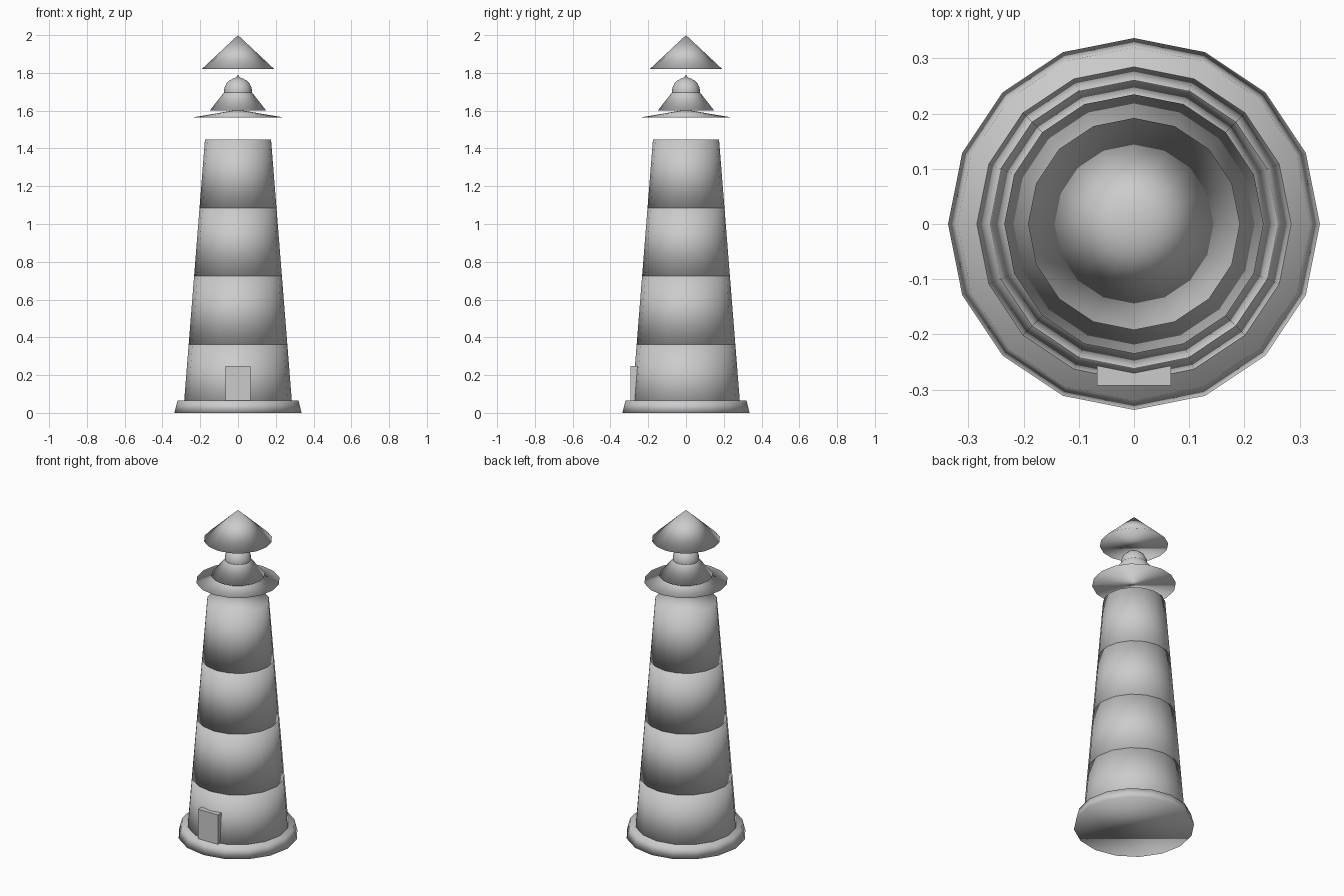
import bpy, bmesh
from mathutils import Matrix, Vector

if "Cube" in bpy.data.objects:
    bpy.data.objects.remove(bpy.data.objects["Cube"])

SIDES = 16


def add_object(name, bm, smooth=True):
    bmesh.ops.recalc_face_normals(bm, faces=bm.faces)
    mesh = bpy.data.meshes.new(name)
    bm.to_mesh(mesh)
    bm.free()
    for poly in mesh.polygons:
        poly.use_smooth = smooth
    obj = bpy.data.objects.new(name, mesh)
    bpy.context.collection.objects.link(obj)
    return obj


def frustum(name, z0, z1, r0, r1):
    """Capped round section; a top radius of 0 gives a cone."""
    bm = bmesh.new()
    bmesh.ops.create_cone(bm, cap_ends=True, segments=SIDES, radius1=r0,
                          radius2=r1, depth=z1 - z0,
                          matrix=Matrix.Translation((0, 0, (z0 + z1) / 2)))
    return add_object(name, bm)


# Foundation
frustum("base", 0.0, 0.066, 0.337, 0.32)

# Four stacked tower bands on one continuous taper
BANDS, TOP, R_LOW, R_HIGH = 4, 1.447, 0.29, 0.175
for i in range(BANDS):
    a, b = i / BANDS, (i + 1) / BANDS
    frustum(f"tower_band_{i + 1}", TOP * a, TOP * b,
            R_LOW + (R_HIGH - R_LOW) * a, R_LOW + (R_HIGH - R_LOW) * b)

# Gallery, lantern and roof cones
frustum("gallery", 1.565, 1.605, 0.235, 0.0)
frustum("lantern", 1.60, 1.79, 0.15, 0.0)
frustum("roof", 1.82, 2.0, 0.192, 0.0)

# Round lamp inside the lantern
bm = bmesh.new()
bmesh.ops.create_uvsphere(bm, u_segments=SIDES, v_segments=10, radius=0.075,
                          matrix=Matrix.Translation((0, 0, 1.70)))
add_object("lamp", bm)

# Door on the front
lo, hi = Vector((-0.067, -0.293, 0.062)), Vector((0.067, -0.257, 0.248))
bm = bmesh.new()
bmesh.ops.create_cube(bm, size=1.0, matrix=Matrix.Translation((lo + hi) / 2)
                      @ Matrix.Diagonal((*(hi - lo), 1.0)))
add_object("door", bm, smooth=False)
